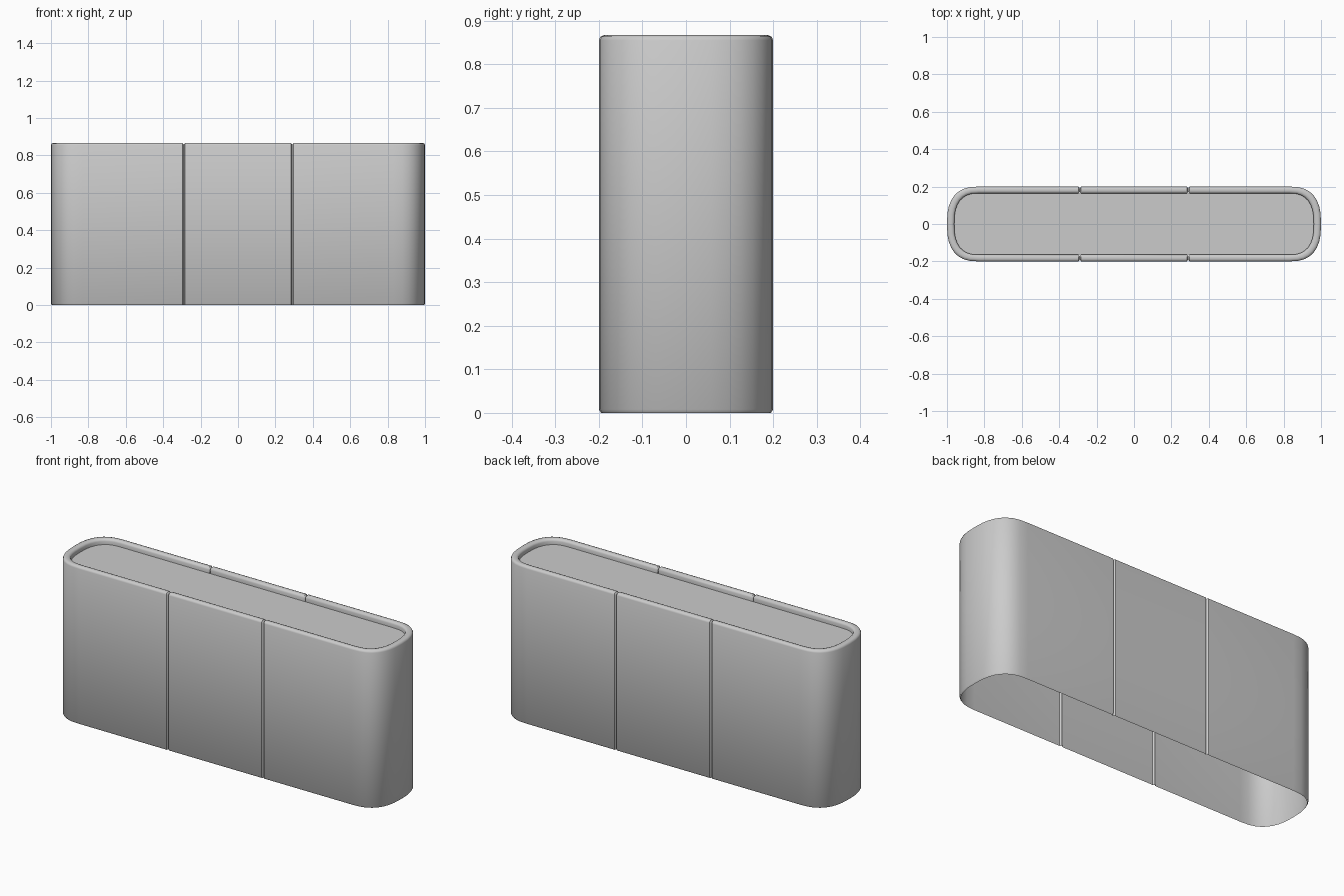
import bpy, bmesh, math

cube = bpy.data.objects.get("Cube")
if cube:
    bpy.data.objects.remove(cube, do_unlink=True)

HEIGHT, STRAIGHT, SEAM, SEAM_HALF = 0.867, 0.83, 0.29, 0.007
STEPS, POWER = 8, 2 / 2.6

grey = bpy.data.materials.new("matte grey")
grey.use_nodes = True
grey.diffuse_color = (0.6, 0.6, 0.6, 1)
grey.node_tree.nodes["Principled BSDF"].inputs["Base Color"].default_value = (0.6, 0.6, 0.6, 1)


def outline(inset, groove=0.0):
    """Rounded plan outline; the seam points are pushed in by groove."""
    a, b = 1 - STRAIGHT - inset * 1.08, 0.2 - inset
    quarter = []
    for i in range(STEPS + 1):
        t = math.pi / 2 * i / STEPS
        quarter.append((STRAIGHT + a * max(math.cos(t), 0) ** POWER,
                        b * math.sin(t) ** POWER))
    quarter += [(SEAM + SEAM_HALF, b), (SEAM, b - groove), (SEAM - SEAM_HALF, b)]
    half = quarter + [(-x, y) for x, y in reversed(quarter)]
    return half + [(x, -y) for x, y in reversed(half[1:-1])]


def make_object(name, bm):
    bmesh.ops.recalc_face_normals(bm, faces=bm.faces)
    mesh = bpy.data.meshes.new(name)
    bm.to_mesh(mesh)
    bm.free()
    mesh.materials.append(grey)
    obj = bpy.data.objects.new(name, mesh)
    bpy.context.collection.objects.link(obj)
    return obj


# Shell: bottom edge, outer wall, rounded rim, short inner wall
# each ring is inset, height, groove inward, groove downward
rings = [(0.005, 0, 0.01, 0), (0, 0.008, 0.01, 0),
         (0, HEIGHT - 0.012, 0.01, 0.002), (0.0035, HEIGHT - 0.0035, 0.008, 0.006),
         (0.012, HEIGHT, 0, 0.01), (0.024, HEIGHT, 0, 0.01),
         (0.0325, HEIGHT - 0.0035, -0.006, 0.006),
         (0.036, HEIGHT - 0.012, -0.008, 0.002), (0.036, HEIGHT - 0.032, -0.008, 0)]
bm = bmesh.new()
loops = []
for inset, z, groove, drop in rings:
    loops.append([bm.verts.new((x, y, z - (drop if abs(abs(x) - SEAM) < 1e-4 else 0)))
                  for x, y in outline(inset, groove)])
for low, high in zip(loops, loops[1:]):
    for i in range(len(low)):
        j = (i + 1) % len(low)
        bm.faces.new((low[i], low[j], high[j], high[i]))
shell = make_object("planter_shell", bm)
bpy.ops.object.select_all(action='DESELECT')
shell.select_set(True)
bpy.context.view_layer.objects.active = shell
bpy.ops.object.shade_smooth_by_angle(angle=math.radians(50))

# Recessed top panel closing the rim
bm = bmesh.new()
bm.faces.new([bm.verts.new((x, y, HEIGHT - 0.03)) for x, y in outline(0.036)])
panel = make_object("recessed_panel", bm)
if panel.data.polygons[0].normal.z < 0:
    panel.data.flip_normals()
